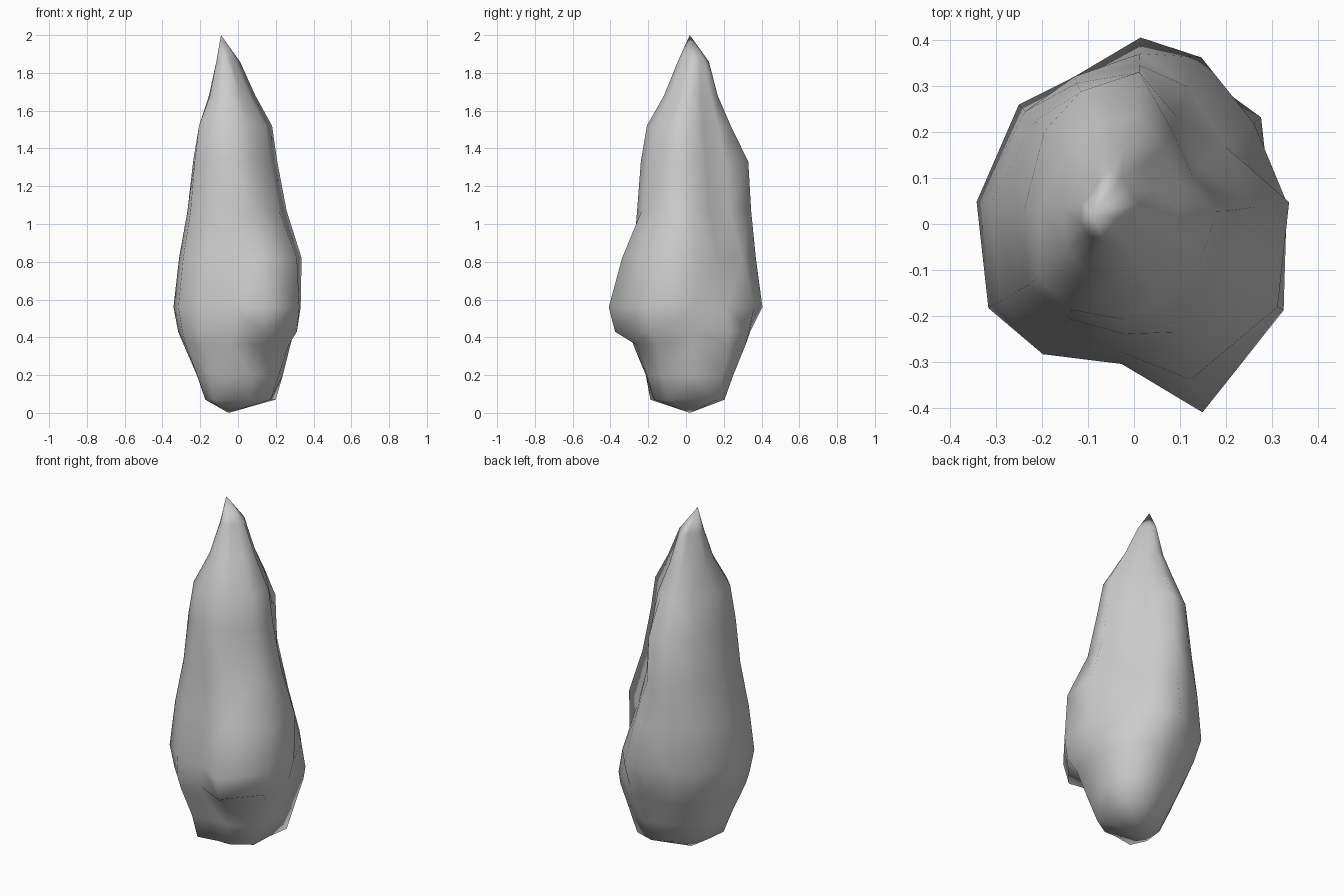
import bpy, bmesh
from math import cos, sin, radians

# Directions of the ridges and grooves, then ring radii by height along them
ANGLES = (8, 40, 68, 88, 112, 134, 172, 210, 235, 265, 290, 330)
RINGS = {
    0.07: (.18, .26, .22, .18, .15, .15, .16, .20, .23, .17, .18, .20),
    0.20: (.24, .30, .27, .24, .22, .22, .22, .25, .26, .21, .22, .25),
    0.36: (.28, .35, .34, .31, .29, .29, .29, .32, .32, .28, .28, .31),
    0.43: (.30, .36, .36, .34, .32, .32, .32, .34, .34, .30, .40, .36),
    0.56: (.335, .34, .39, .405, .345, .36, .345, .365, .345, .305, .435, .375),
    0.82: (.34, .26, .32, .37, .345, .34, .315, .335, .31, .28, .36, .36),
    1.07: (.26, .19, .25, .345, .33, .31, .27, .29, .27, .26, .25, .25),
    1.33: (.21, .165, .22, .33, .31, .28, .24, .265, .25, .24, .215, .20),
    1.52: (.185, .135, .18, .235, .23, .21, .205, .235, .23, .21, .18, .17),
    1.68: (.12, .09, .12, .15, .14, .13, .128, .14, .14, .135, .11, .10),
    1.86: (.065, .06, .07, .085, .06, .05, .06, .07, .075, .08, .06, .05),
}

# Lofted foliage body, leaning slightly near the tip
bm = bmesh.new()
loops = []
for z, radii in RINGS.items():
    lean = max(0, z - 1.5)
    loops.append([bm.verts.new((-.15 * lean + r * cos(radians(a)),
                                .1 * lean + r * sin(radians(a)), z))
                  for a, r in zip(ANGLES, radii)])

bottom = bm.verts.new((-.05, .02, 0))
tip = bm.verts.new((-.09, .02, 2))
for i in range(12):
    j = (i + 1) % 12
    for a, b in zip(loops, loops[1:]):
        bm.faces.new((a[i], a[j], b[j], b[i]))
    bm.faces.new((bottom, loops[0][j], loops[0][i]))
    bm.faces.new((tip, loops[-1][i], loops[-1][j]))

bmesh.ops.triangulate(bm, faces=bm.faces[:])
bmesh.ops.recalc_face_normals(bm, faces=bm.faces[:])
for f in bm.faces:
    f.smooth = True

mesh = bpy.data.meshes.new("conical_foliage")
bm.to_mesh(mesh)
bm.free()
bpy.context.collection.objects.link(bpy.data.objects.new("conical_foliage", mesh))
